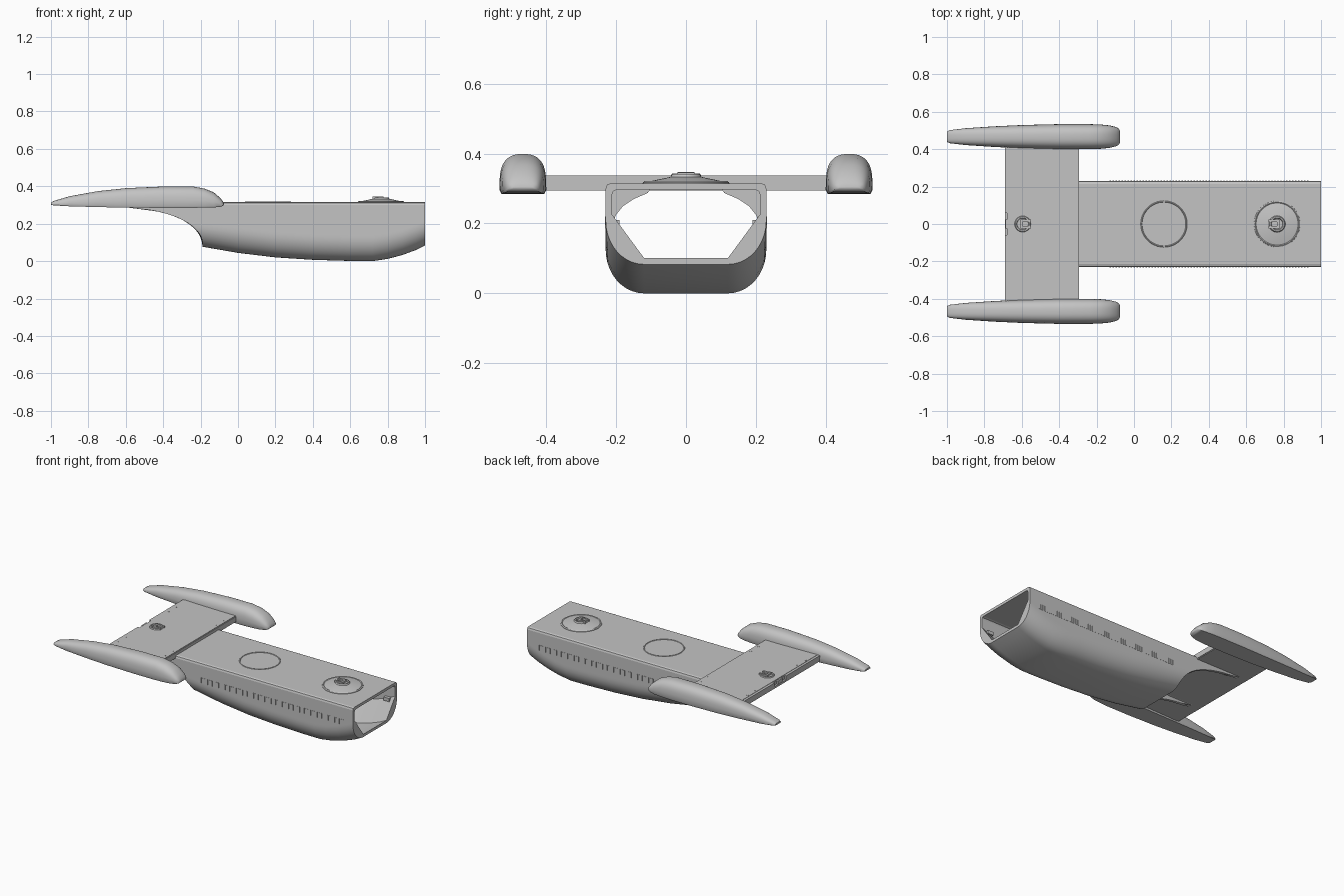
import bpy, bmesh, math
from math import sin, cos, pi, sqrt

if "Cube" in bpy.data.objects:
    bpy.data.objects.remove(bpy.data.objects["Cube"])

GREY = (0.55, 0.55, 0.55, 1)
grey = bpy.data.materials.new("plain_grey")
grey.use_nodes = True
grey.diffuse_color = GREY
grey.node_tree.nodes["Principled BSDF"].inputs["Base Color"].default_value = GREY


def finish(name, bm, smooth=0):
    bm.normal_update()
    bmesh.ops.recalc_face_normals(bm, faces=bm.faces[:])
    if bm.calc_volume(signed=True) < 0:
        bmesh.ops.reverse_faces(bm, faces=bm.faces[:])
    mesh = bpy.data.meshes.new(name)
    bm.to_mesh(mesh)
    bm.free()
    ob = bpy.data.objects.new(name, mesh)
    bpy.context.collection.objects.link(ob)
    mesh.materials.append(grey)
    if smooth:
        bpy.ops.object.select_all(action="DESELECT")
        bpy.context.view_layer.objects.active = ob
        ob.select_set(True)
        bpy.ops.object.shade_smooth_by_angle(angle=math.radians(smooth))
    return ob


def loft(name, rings, capped=True, smooth=0):
    """Skin a list of rings; uncapped lofts join the last ring to the first."""
    bm = bmesh.new()
    rows = [[bm.verts.new(p) for p in ring] for ring in rings]
    n = len(rows[0])
    for a, b in zip(rows, rows[1:] if capped else rows[1:] + rows[:1]):
        for i in range(n):
            j = (i + 1) % n
            bm.faces.new((a[i], a[j], b[j], b[i]))
    if capped:
        bm.faces.new(rows[0][::-1])
        bm.faces.new(rows[-1])
    return finish(name, bm, smooth)


def lathe(name, x, profile, closed=False, steps=48):
    """Spin an (r, z) profile about the vertical line through (x, 0)."""
    rings = [[(x + r * cos(2 * pi * i / steps), r * sin(2 * pi * i / steps), z)
              for i in range(steps)] for r, z in profile]
    return loft(name, rings, not closed, 20)


def boxes(name, spans, bevel=0):
    bm = bmesh.new()
    for (x0, x1), (y0, y1), (z0, z1) in spans:
        for v in bmesh.ops.create_cube(bm, size=1)["verts"]:
            v.co = ((x0 + x1) / 2 + v.co.x * (x1 - x0),
                    (y0 + y1) / 2 + v.co.y * (y1 - y0),
                    (z0 + z1) / 2 + v.co.z * (z1 - z0))
    if bevel:
        bmesh.ops.bevel(bm, geom=bm.edges[:], offset=bevel, segments=2, affect="EDGES")
    return finish(name, bm)


# Elliptical scoop that trims the hull's rear under the wing
def scoop(z):
    t = min(max((z - 0.095) / 0.19, 0), 1)
    return -0.62 + 0.43 * sqrt(1 - t * t)


# Hull cross-section: flat top, straight sides, rounded (or chamfered) lower corners
def hull_section(x, zb, inset=0, rear=False, steps=10, rows=12):
    w, top, low = 0.23 - inset, 0.315 - inset, zb + inset
    corner, eave = low + 0.125, top - 0.015
    half = [(w - 0.015, top), (w - 0.004, top - 0.004)]
    half += [(w, eave + (corner - eave) * i / rows) for i in range(rows)]
    for i in range(steps + 1):
        a, t = pi / 2 * i / steps, i / steps
        across, up = (1 - t, 1 - t) if inset else (cos(a), 1 - sin(a))
        half.append((0.12 + (w - 0.12) * across, low + 0.125 * up))
    pts = half + [(-y, z) for y, z in reversed(half)]
    return [(scoop(z) if rear else x, y, z) for y, z in pts]


# Hull shell: outer skin forward, then inner skin back
KEEL = [(-0.19, 0.077), (0, 0.044), (0.2, 0.02), (0.4, 0.007), (0.6, 0.001),
        (0.72, 0), (0.8, 0.012), (0.88, 0.033), (0.95, 0.059), (1, 0.083)]
outer = [hull_section(x, z, 0, x < -0.1) for x, z in KEEL]
inner = [hull_section(x, z, 0.018, x < -0.1) for x, z in reversed(KEEL)]
loft("hull", outer + inner, capped=False, smooth=15)

# Round access panel rim on the roof
lathe("access_panel_rim", 0.16, [(0.115, 0.313), (0.119, 0.318), (0.122, 0.318), (0.126, 0.313)],
      closed=True)

# Inner corner gussets and side lugs
for side, tag in ((1, "left"), (-1, "right")):
    prof = [(0.216, 0.3), (0.216, 0.19), (0.2, 0.225), (0.18, 0.25), (0.15, 0.27), (0.11, 0.287), (0.1, 0.3)]
    loft("gusset_" + tag, [[(x, side * y, z) for y, z in prof] for x in (-0.14, -0.1)])
    ys = sorted((side * 0.19, side * 0.216))
    boxes("lug_" + tag, [((0.93, 0.97), ys, (0.188, 0.21))])

    # Row of small vent ribs along each side
    ys = sorted((side * 0.226, side * 0.232))
    boxes("vent_ribs_" + tag,
          [((-0.13 + 0.016 * i, -0.123 + 0.016 * i), ys, (0.185, 0.22)) for i in range(67)])

# Wing plate with a notched trailing edge
boxes("wing", [((-0.678, -0.295), (-0.43, 0.43), (0.295, 0.337))], 0.004)
boxes("wing_trailing_edge", [((-0.69, -0.67), (-0.43, -0.06), (0.297, 0.335)),
                             ((-0.69, -0.67), (0.06, 0.43), (0.297, 0.335)),
                             ((-0.69, -0.67), (-0.06, 0.06), (0.297, 0.31))])
boxes("notch_clip", [((-0.688, -0.67), (-0.025, 0.025), (0.308, 0.332))])
boxes("wing_screws", [((x - 0.005, x + 0.005), (y - 0.005, y + 0.005), (0.33, 0.338))
                      for x in (-0.66, -0.32) for y in (-0.3, -0.22, 0.22, 0.3)])


# Side pods: flat-bottomed, domed, tapering to the tail
def pod_section(x, low, top, w, side, steps=24):
    ring, rim = [], low + 0.1 * (top - low)
    for i in range(steps + 1):
        a = pi * i / steps
        c, s = cos(a), sin(a)
        y = w * math.copysign(abs(c) ** 0.8, c)
        ring.append((x, side * 0.467 + y, rim + (top - rim) * s ** 0.6))
    return ring + [(x, side * 0.467 - w * 0.92, low), (x, side * 0.467 + w * 0.92, low)]


POD = [(-1, 0.301, 0.313, 0.028), (-0.985, 0.298, 0.322, 0.035), (-0.9, 0.293, 0.347, 0.045),
       (-0.75, 0.289, 0.374, 0.055), (-0.6, 0.286, 0.39, 0.062), (-0.4, 0.285, 0.399, 0.067),
       (-0.24, 0.285, 0.399, 0.067), (-0.18, 0.286, 0.388, 0.065), (-0.13, 0.287, 0.368, 0.06),
       (-0.095, 0.29, 0.338, 0.051), (-0.08, 0.295, 0.319, 0.042), (-0.075, 0.3, 0.307, 0.03)]
for side, tag in ((1, "left"), (-1, "right")):
    loft("pod_" + tag, [pod_section(*row, side) for row in POD], smooth=35)

# Shallow turret dome on the roof
lathe("turret_dome", 0.765, [(0.124, 0.31), (0.123, 0.318), (0.117, 0.322), (0.112, 0.319),
                             (0.045, 0.333), (0.01, 0.334)])


# Latch: a raised ring with a hooked handle
def latch(name, x, z, facing):
    lathe(name + "_ring", x, [(0.028, z - 0.004), (0.033, z + 0.007), (0.04, z + 0.007),
                              (0.046, z - 0.004)], closed=True, steps=32)
    arms = []
    for y in (-0.018, 0.018):
        arms.append((sorted((x, x + facing * 0.045)), (y - 0.006, y + 0.006), (z - 0.003, z + 0.012)))
    arms.append((sorted((x, x - facing * 0.012)), (-0.024, 0.024), (z - 0.003, z + 0.012)))
    boxes(name + "_handle", arms)


latch("turret_latch", 0.765, 0.334, -1)
latch("wing_latch", -0.595, 0.336, 1)
